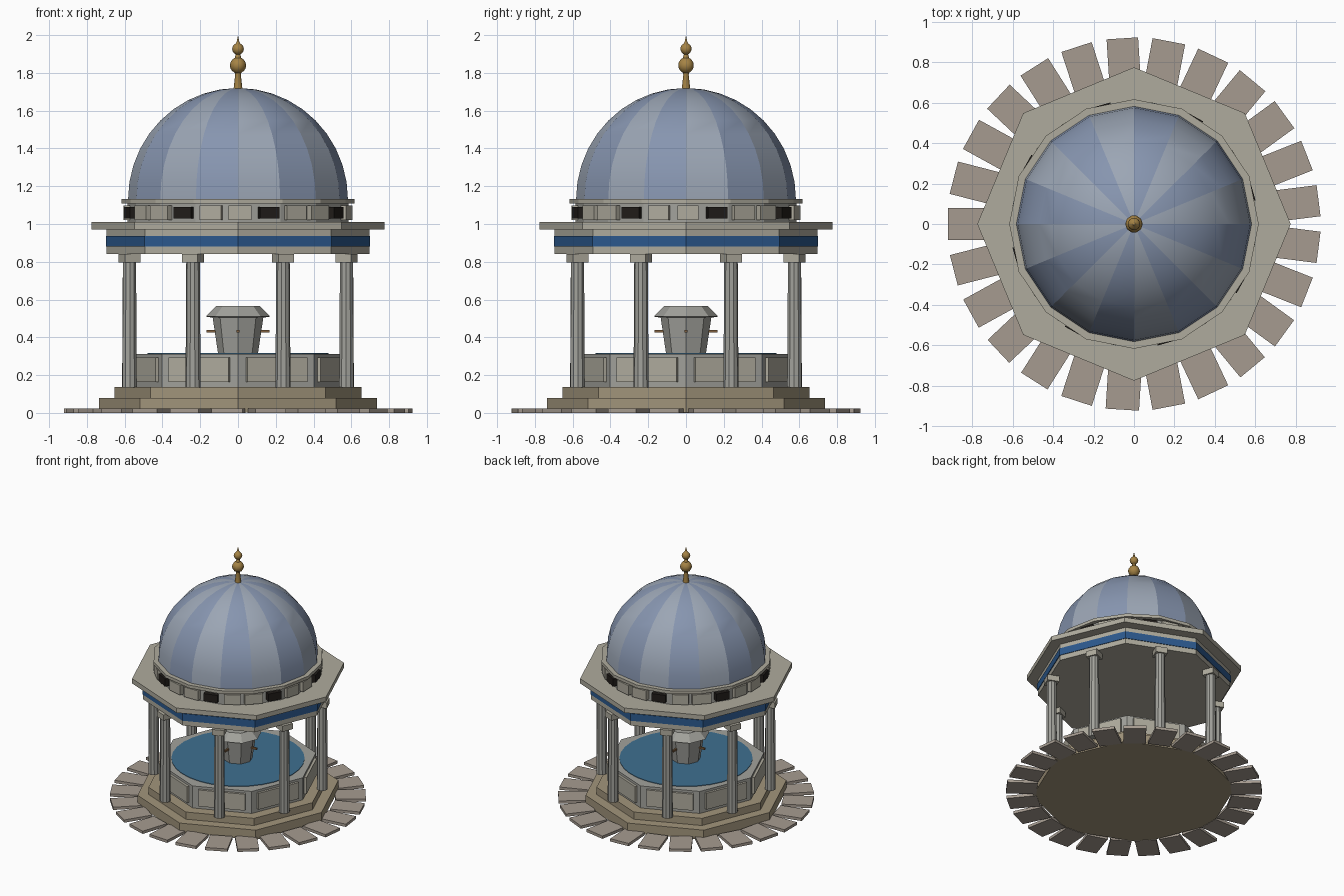
import bpy, bmesh, random
from math import sin, cos, pi, radians
from mathutils import Matrix, Vector

if "Cube" in bpy.data.objects:
    bpy.data.objects.remove(bpy.data.objects["Cube"])

random.seed(4)


def material(name, r, g, b):
    m = bpy.data.materials.new(name)
    m.diffuse_color = (r, g, b, 1)
    m.use_nodes = True
    m.node_tree.nodes["Principled BSDF"].inputs["Base Color"].default_value = m.diffuse_color
    return m


STONE = material("pale_stone", .43, .41, .34)
GREY = material("grey_stone", .36, .36, .33)
STEP = material("tan_stone", .36, .30, .20)
PAVE = material("paving_stone", .38, .33, .28)
BLUE = material("blue_band", .025, .10, .27)
WATER = material("water", .05, .16, .28)
DOME_A = material("dome_blue", .24, .30, .43)
DOME_B = material("dome_light", .33, .38, .46)
GOLD = material("gold", .38, .23, .06)
DARK = material("dark_opening", .015, .012, .01)
BRONZE = material("bronze", .22, .12, .05)


def finish(bm, name, *mats):
    bmesh.ops.remove_doubles(bm, verts=bm.verts, dist=1e-5)
    bmesh.ops.recalc_face_normals(bm, faces=bm.faces)
    me = bpy.data.meshes.new(name)
    bm.to_mesh(me)
    bm.free()
    for m in mats:
        me.materials.append(m)
    ob = bpy.data.objects.new(name, me)
    bpy.context.collection.objects.link(ob)
    return ob


def smooth(ob, angle):
    bpy.ops.object.select_all(action='DESELECT')
    ob.select_set(True)
    bpy.context.view_layer.objects.active = ob
    bpy.ops.object.shade_smooth_by_angle(angle=radians(angle))


def lathe(name, profile, n, *mats, centre=(0, 0), phase=0.0):
    """Revolve (radius, z) points into an n-sided solid; extra materials alternate by segment."""
    bm = bmesh.new()
    rings = [[bm.verts.new((centre[0] + r * cos(phase + 2 * pi * i / n),
                            centre[1] + r * sin(phase + 2 * pi * i / n), z))
              for i in range(n)] for r, z in profile]
    for a, b in zip(rings, rings[1:]):
        for i in range(n):
            j = (i + 1) % n
            f = bm.faces.new((a[i], a[j], b[j], b[i]))
            f.material_index = i % len(mats)
    if profile[0][0] > 0:
        bm.faces.new(rings[0][::-1])
    if profile[-1][0] > 0:
        bm.faces.new(rings[-1])
    return finish(bm, name, *mats)


def prism(name, r, z0, z1, n, mat, **kw):
    return lathe(name, [(r, z0), (r, z1)], n, mat, **kw)


def box_ring(name, angles, radius, size, z, mat, jitter=0.0):
    """Boxes (radial, tangential, height) set round a circle at the given angles."""
    bm = bmesh.new()
    for a in angles:
        k = 1 + random.uniform(-jitter, jitter)
        bmesh.ops.create_cube(bm, size=1, matrix=(
            Matrix.Rotation(a, 4, 'Z') @ Matrix.Translation((radius, 0, z)) @
            Matrix.Diagonal((size[0], size[1] * k, size[2], 1))))
    return finish(bm, name, mat)


def around(n, offset=0.0):
    return [radians(offset) + 2 * pi * i / n for i in range(n)]


# Paving ring and octagonal steps
box_ring("paving_stones", around(25, 180), .81, (.22, .16, .022), .011, PAVE, .04)
prism("lower_step", .735, .003, .08, 8, STEP)
prism("upper_step", .655, .08, .137, 8, STEP)

# Basin with raised panels and water
prism("basin", .57, .137, .312, 8, GREY)
box_ring("basin_panels", around(8, 22.5), .53, (.03, .345, .13), .228, STONE)
prism("water_surface", .48, .31, .316, 32, WATER)

# Central fountain pedestal, cap and spouts
lathe("fountain_pedestal", [(.105, .31), (.135, .51)], 8, GREY)
lathe("fountain_cap", [(.13, .503), (.17, .51), (.115, .565)], 8, GREY)
box_ring("fountain_spouts", around(4), .137, (.06, .014, .014), .433, BRONZE)

# Columns with bases hidden in the step and square capitals
for i, a in enumerate(around(8, 22.5)):
    c = (.622 * cos(a), .622 * sin(a))
    lathe(f"column_{i + 1}", [(.04, .135), (.036, .80)], 10, GREY, centre=c, phase=a)
box_ring("column_capitals", around(8, 22.5), .622, (.088, .088, .045), .8195, STONE)

# Entablature and cornice
prism("architrave", .695, .84, .88, 8, STONE)
prism("blue_frieze", .70, .88, .937, 8, BLUE)
prism("upper_frieze", .695, .937, .972, 8, STONE)
prism("cornice", .775, .972, 1.01, 8, STONE)

# Drum with stone blocks and dark openings
prism("drum", .585, 1.01, 1.11, 16, GREY)
openings = around(8, -74)
blocks = [a + radians(d) for a in openings for d in (15, 30)]
box_ring("drum_blocks", blocks, .582, (.045, .125, .078), 1.06, STONE, .12)
box_ring("drum_openings", openings, .585, (.05, .105, .06), 1.06, DARK)
prism("drum_top_ring", .617, 1.108, 1.132, 16, STONE)

# Sixteen-sided dome with alternating panels
dome = [(.582 * cos(t * pi / 20), 1.13 + .59 * sin(t * pi / 20)) for t in range(10)] + [(0, 1.72)]
smooth(lathe("dome", dome, 16, DOME_B, DOME_A), 15)

# Gold finial


def ball(r, z):
    return [(r * sin(t), z - r * cos(t)) for t in (.4, .8, 1.2, pi / 2, 1.95, 2.35, 2.74)]


spire = [(.024, 1.71), (.015, 1.79)] + ball(.043, 1.84) + ball(.031, 1.927) + [(.007, 1.965), (0, 2.0)]
smooth(lathe("finial", spire, 10, GOLD), 40)
